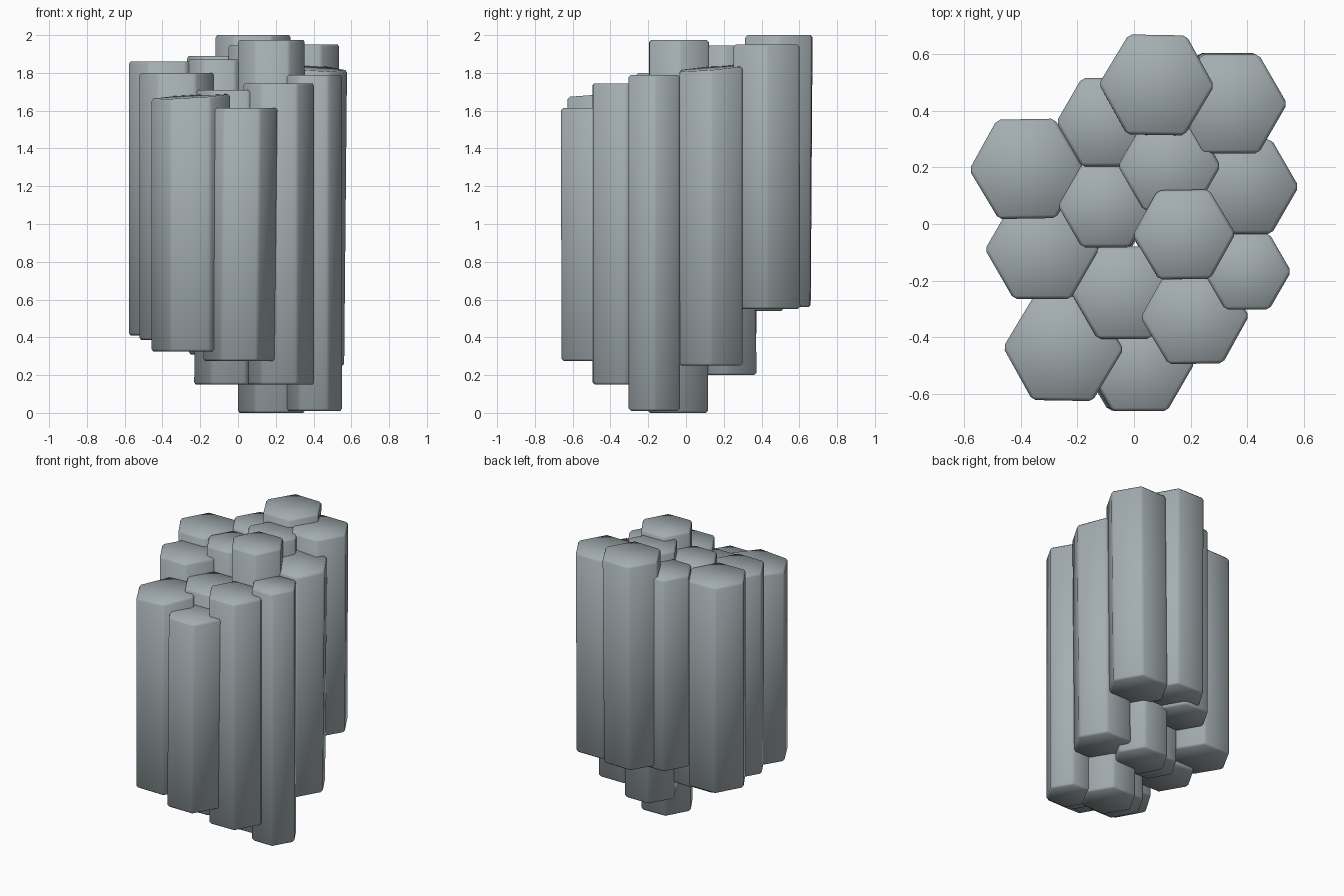
import bpy, bmesh, math

if "Cube" in bpy.data.objects:
    bpy.data.objects.remove(bpy.data.objects["Cube"])

stone = bpy.data.materials.new("blue_grey_stone")
stone.diffuse_color = (0.37, 0.42, 0.44, 1)
stone.use_nodes = True
stone.node_tree.nodes["Principled BSDF"].inputs["Base Color"].default_value = stone.diffuse_color


def column(name, x, y, r, z0, z1, dx=0.0, dy=0.0, turn=0.0, sx=0.0, sy=0.0):
    """Hexagonal prism: (x, y) is the top centre, (dx, dy) the offset of the foot,
    turn a small rotation in degrees, (sx, sy) the slope of the top."""
    bm = bmesh.new()
    rings = []
    for z, ox, oy, top in ((z0, dx, dy, 0), (z1, 0, 0, 1)):
        ring = []
        for i in range(6):
            a = math.radians(60 * i + turn)
            px, py = r * math.cos(a), r * math.sin(a)
            ring.append(bm.verts.new((x + ox + px, y + oy + py,
                                      z + top * (sx * px + sy * py))))
        rings.append(ring)
    low, high = rings
    bm.faces.new(low[::-1])
    bm.faces.new(high)
    for i in range(6):
        j = (i + 1) % 6
        bm.faces.new((low[i], low[j], high[j], high[i]))
    # slightly worn edges
    bmesh.ops.bevel(bm, geom=bm.edges[:], offset=0.012, segments=1,
                    profile=0.5, affect='EDGES')
    for f in bm.faces:
        f.smooth = True
    me = bpy.data.meshes.new(name)
    bm.to_mesh(me)
    bm.free()
    me.materials.append(stone)
    ob = bpy.data.objects.new(name, me)
    bpy.context.collection.objects.link(ob)


# back row
column("column_back", 0.08, 0.492, 0.204, 0.56, 2.0, -0.005, -0.01, -1)
column("column_back_right", 0.34, 0.425, 0.202, 0.55, 1.95, -0.01, 0.005)
column("column_back_left", -0.095, 0.36, 0.18, 0.54, 1.89)
# left side
column("column_left_rear", -0.38, 0.195, 0.203, 0.41, 1.86, 0, 0, 1)
column("column_left_front", -0.325, -0.09, 0.202, 0.385, 1.80)
# middle
column("column_inner_left", -0.1, 0.065, 0.17, 0.31, 1.87, 0.005, -0.005)
column("column_inner_back", 0.125, 0.205, 0.182, 0.20, 1.945, 0, 0.01)
column("column_centre", 0.177, -0.037, 0.182, 0.0, 1.975, 0, -0.005, 1)
column("column_inner_front", -0.035, -0.243, 0.188, 0.15, 1.71, -0.015, 0)
# right side
column("column_right_rear", 0.39, 0.132, 0.193, 0.25, 1.825, -0.015, 0, 0, -0.06, 0.08)
column("column_right_front", 0.4, -0.168, 0.156, 0.01, 1.79, 0, 0)
# front row
column("column_front_right", 0.215, -0.328, 0.192, 0.15, 1.745, 0, 0, 1)
column("column_front_left", -0.25, -0.44, 0.213, 0.325, 1.675, 0, 0, -1, 0.06, 0.04)
column("column_front", 0.02, -0.494, 0.194, 0.275, 1.615, -0.015, 0.003)
